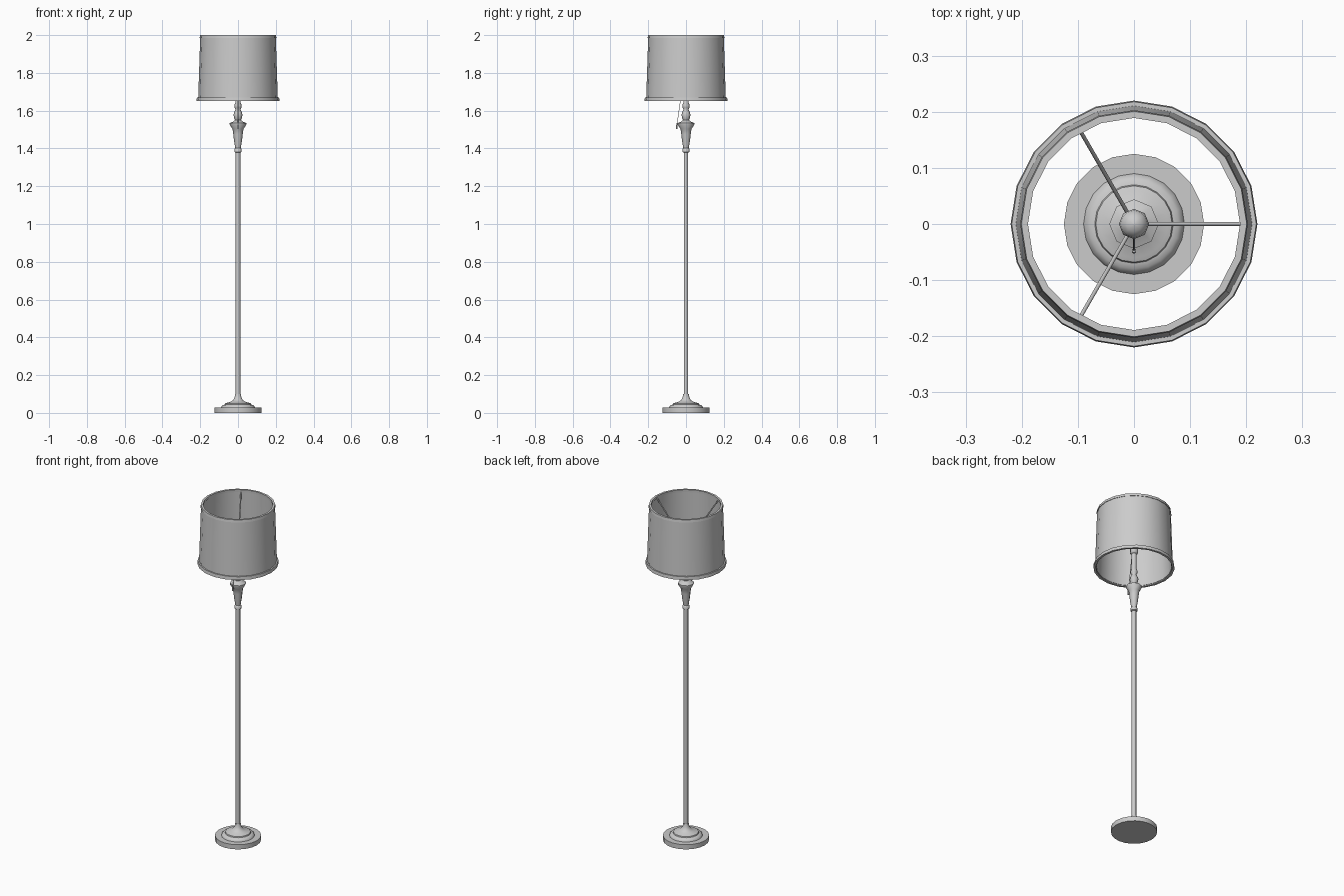
import bpy, bmesh
from math import cos, sin, tau, radians
from mathutils import Vector

cube = bpy.data.objects.get("Cube")
if cube:
    bpy.data.objects.remove(cube)

grey = bpy.data.materials.new("light grey")
grey.use_nodes = True
COLOUR = (0.6, 0.6, 0.6, 1)
grey.diffuse_color = COLOUR
grey.node_tree.nodes["Principled BSDF"].inputs["Base Color"].default_value = COLOUR


def finish(name, bm, angle=35):
    """Turn a bmesh into a shaded object."""
    bmesh.ops.remove_doubles(bm, verts=bm.verts, dist=1e-5)
    bmesh.ops.recalc_face_normals(bm, faces=bm.faces)
    mesh = bpy.data.meshes.new(name)
    bm.to_mesh(mesh)
    bm.free()
    mesh.materials.append(grey)
    ob = bpy.data.objects.new(name, mesh)
    bpy.context.collection.objects.link(ob)
    bpy.ops.object.select_all(action='DESELECT')
    ob.select_set(True)
    bpy.context.view_layer.objects.active = ob
    bpy.ops.object.shade_smooth_by_angle(angle=radians(angle))
    return ob


def lathe(name, profile, sides, closed=False, angle=35):
    """Revolve (radius, height) pairs about z; open profiles get end caps."""
    bm = bmesh.new()
    rings = [[bm.verts.new((r * cos(tau * i / sides), r * sin(tau * i / sides), z))
              for i in range(sides)] for r, z in profile]
    pairs = list(zip(rings, rings[1:]))
    if closed:
        pairs.append((rings[-1], rings[0]))
    else:
        bm.faces.new(rings[0])
        bm.faces.new(rings[-1])
    for a, b in pairs:
        for i in range(sides):
            j = (i + 1) % sides
            bm.faces.new((a[i], a[j], b[j], b[i]))
    return finish(name, bm, angle)


def rod(name, start, end, radius, sides=6):
    """Straight round bar between two points."""
    start, end = Vector(start), Vector(end)
    span = end - start
    bm = bmesh.new()
    bmesh.ops.create_cone(bm, cap_ends=True, segments=sides, radius1=radius,
                          radius2=radius, depth=span.length)
    bm.transform(span.to_track_quat('Z', 'Y').to_matrix().to_4x4())
    bmesh.ops.translate(bm, verts=bm.verts, vec=(start + end) / 2)
    return finish(name, bm, 65)


# Stepped foot sweeping up to the pole
lathe("base", [(0.125, 0), (0.125, 0.028), (0.09, 0.028), (0.088, 0.034),
               (0.08, 0.042), (0.07, 0.044), (0.068, 0.05), (0.06, 0.053),
               (0.04, 0.058), (0.026, 0.068), (0.018, 0.082), (0.015, 0.1)], 20)

# Long straight pole
lathe("pole", [(0.0125, 0.09), (0.0125, 1.385)], 10, angle=50)

# Collar and flared urn under the shade
lathe("collar", [(0.014, 1.378), (0.019, 1.381), (0.019, 1.398), (0.014, 1.402)], 10, angle=50)
lathe("flared_urn", [(0.014, 1.395), (0.016, 1.41), (0.021, 1.44), (0.025, 1.475),
                     (0.029, 1.503), (0.044, 1.526), (0.044, 1.534),
                     (0.024, 1.543), (0.016, 1.55)], 8, angle=50)

# Turned neck leading up into the shade
lathe("neck", [(0.014, 1.545), (0.02, 1.56), (0.024, 1.578), (0.02, 1.592),
               (0.013, 1.606), (0.018, 1.616), (0.02, 1.628), (0.014, 1.642),
               (0.014, 1.745)], 8, angle=50)

# Socket and bulb
lathe("socket", [(0.014, 1.735), (0.023, 1.742), (0.023, 1.785), (0.016, 1.79)], 8, angle=50)
lathe("bulb", [(0.014, 1.785), (0.016, 1.8), (0.025, 1.82), (0.027, 1.835),
               (0.024, 1.85), (0.014, 1.86), (0.002, 1.864)], 8, angle=60)

# Tapered shade with thin walls and trimmed rims
lathe("shade", [(0.211, 1.655), (0.2, 1.992), (0.193, 1.992), (0.204, 1.655)], 20, closed=True)
for name, low, high, radius in (("lower_trim", 1.65, 1.669, 0.22),
                                ("upper_trim", 1.985, 2.0, 0.203)):
    inner = radius - 0.013
    lathe(name, [(radius, low), (radius - 0.002, high),
                 (inner - 0.001, high), (inner, low)], 20, closed=True)

# Three sloping arms carrying the shade
for i in range(3):
    a = tau * i / 3
    rod(f"shade_arm_{i + 1}", (0.015 * cos(a), 0.015 * sin(a), 1.775),
        (0.193 * cos(a), 0.193 * sin(a), 1.988), 0.004)

# Pull chain hanging at the front
rod("pull_chain", (0, -0.015, 1.755), (0, -0.047, 1.53), 0.0015, 5)
rod("chain_knob", (0, -0.047, 1.535), (0, -0.049, 1.503), 0.004, 6)
